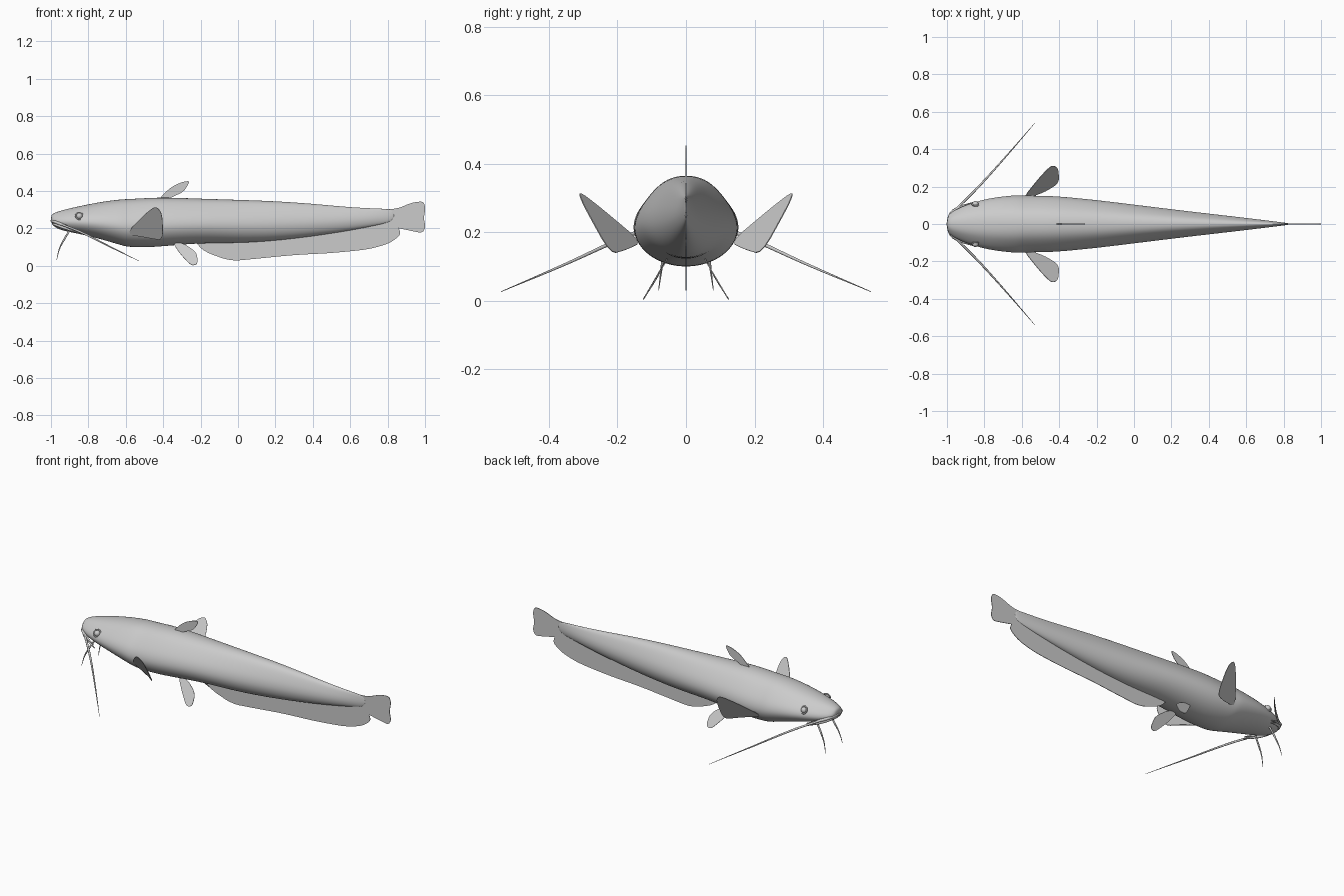
import bpy
import bmesh
from math import cos, sin, pi, radians
from mathutils import Vector

default_cube = bpy.data.objects.get("Cube")
if default_cube:
    bpy.data.objects.remove(default_cube, do_unlink=True)

# One plain grey for the whole animal
grey = bpy.data.materials.new("plain grey")
grey.use_nodes = True
colour = (0.6, 0.6, 0.6, 1)
grey.diffuse_color = colour
grey.node_tree.nodes["Principled BSDF"].inputs["Base Color"].default_value = colour


def add_object(name, data):
    obj = bpy.data.objects.new(name, data)
    bpy.context.collection.objects.link(obj)
    data.materials.append(grey)
    return obj


def activate(obj):
    bpy.ops.object.select_all(action="DESELECT")
    obj.select_set(True)
    bpy.context.view_layer.objects.active = obj


def smooth(obj, angle=50):
    activate(obj)
    bpy.ops.object.shade_smooth_by_angle(angle=radians(angle))


def mirrored(points, side):
    return [(x, y * side, z) for x, y, z in points]


def make_body(stations, sides=24):
    """Loft closed sections: position, half width, bottom, top."""
    bm = bmesh.new()
    rings = []
    for x, half_width, bottom, top in stations:
        waist = bottom + (top - bottom) * 0.44
        ring = []
        for i in range(sides):
            a = 2 * pi * i / sides
            rise = (top - waist) if sin(a) > 0 else (waist - bottom)
            # A slight keel runs along the back
            keel = 1 - 0.12 * abs(sin(2 * a)) ** 2 if sin(a) > 0 else 1
            ring.append(bm.verts.new((x, half_width * cos(a) * keel,
                                      waist + rise * sin(a))))
        rings.append(ring)
    for front, back in zip(rings, rings[1:]):
        for i in range(sides):
            j = (i + 1) % sides
            bm.faces.new((front[i], front[j], back[j], back[i]))
    for ring in (rings[0], rings[-1]):
        bm.faces.new(ring)
    bmesh.ops.recalc_face_normals(bm, faces=bm.faces)
    mesh = bpy.data.meshes.new("body")
    bm.to_mesh(mesh)
    bm.free()
    obj = add_object("body", mesh)
    sub = obj.modifiers.new("rounding", "SUBSURF")
    sub.levels = sub.render_levels = 2
    for polygon in mesh.polygons:
        polygon.use_smooth = True
    return obj


def make_fin(name, outline, thickness=0.003):
    """Thin blade from an outline rounded by corner cutting."""
    points = [Vector(p) for p in outline]
    for _ in range(2):
        cut = []
        for a, b in zip(points, points[1:] + points[:1]):
            cut += [a.lerp(b, 0.2), a.lerp(b, 0.8)]
        points = cut
    mesh = bpy.data.meshes.new(name)
    mesh.from_pydata(points, [], [range(len(points))])
    obj = add_object(name, mesh)
    blade = obj.modifiers.new("thickness", "SOLIDIFY")
    blade.thickness = thickness
    blade.offset = 0
    return obj


def make_tube(name, points, radii):
    """Tapered round strand through the points, turned into a mesh."""
    curve = bpy.data.curves.new(name, "CURVE")
    curve.dimensions = "3D"
    curve.bevel_depth = 1
    curve.bevel_resolution = 2
    curve.resolution_u = 6
    curve.use_fill_caps = True
    spline = curve.splines.new("BEZIER")
    spline.bezier_points.add(len(points) - 1)
    for knot, point, radius in zip(spline.bezier_points, points, radii):
        knot.co = point
        knot.radius = radius
        knot.handle_left_type = knot.handle_right_type = "AUTO"
    obj = add_object(name, curve)
    activate(obj)
    bpy.ops.object.convert(target="MESH")
    smooth(bpy.context.object)


# Long tapering body with a blunt head and knife-edged tail root
make_body([
    (-1, .03, .235, .27), (-.985, .058, .208, .282), (-.95, .08, .192, .295),
    (-.9, .103, .18, .308), (-.8, .135, .16, .33), (-.7, .15, .132, .348),
    (-.62, .157, .108, .357), (-.59, .153, .1, .358), (-.5, .154, .097, .363),
    (-.4, .15, .103, .368), (-.2, .13, .122, .36), (0, .105, .12, .354),
    (.2, .08, .133, .347), (.4, .056, .157, .333), (.6, .033, .188, .313),
    (.75, .014, .218, .306), (.84, .003, .24, .304),
])

# Fins on the centre line, drawn in profile
profile_fins = {
    "dorsal_fin": [(-.43, .35), (-.36, .42), (-.3, .448), (-.255, .455),
                   (-.29, .395), (-.36, .365), (-.38, .34)],
    "anal_fin": [(-.24, .14), (-.18, .075), (-.04, .025), (.1, .038),
                 (.3, .058), (.5, .068), (.7, .088), (.81, .12), (.87, .165),
                 (.86, .205), (.8, .25), (.5, .2), (.1, .15)],
    "tail_fin": [(.76, .3), (.85, .305), (.93, .338), (.99, .345), (1.003, .31),
                 (.993, .255), (1.003, .205), (.985, .175), (.92, .188),
                 (.84, .205), (.78, .24)],
}
for name, profile in profile_fins.items():
    make_fin(name, [(x, 0, z) for x, z in profile])

# Paired parts
pectoral = [(-.6, .13, .17), (-.5, .255, .275), (-.44, .315, .32),
            (-.405, .3, .28), (-.4, .22, .135), (-.48, .17, .15)]
pelvic = [(-.35, .055, .125), (-.31, .085, .065), (-.25, .127, 0),
          (-.215, .12, .01), (-.22, .085, .07), (-.29, .055, .12)]
long_barbel = [(-.945, .085, .222), (-.84, .19, .18),
               (-.69, .355, .105), (-.53, .54, .026)]
chin_barbel = [(-.9, .06, .19), (-.93, .066, .14), (-.955, .072, .09), (-.97, .08, .03)]
lip = [(-.995, 0, .24), (-.98, .054, .235), (-.945, .083, .222), (-.87, .113, .195)]

for label, side in (("left", 1), ("right", -1)):
    make_fin(label + "_pectoral_fin", mirrored(pectoral, side))
    make_fin(label + "_pelvic_fin", mirrored(pelvic, side))
    make_tube(label + "_long_barbel", mirrored(long_barbel, side),
              (.006, .006, .004, .001))
    make_tube(label + "_chin_barbel", mirrored(chin_barbel, side),
              (.005, .005, .003, .001))
    # Upper and lower lips leave a narrow mouth line
    for part, drop in (("upper", 0), ("lower", .016)):
        path = [(x + drop / 2, y, z - drop) for x, y, z in mirrored(lip, side)]
        make_tube(f"{label}_{part}_lip", path, (.008, .008, .008, .003))
    # Bulging eye: a low ring with a ball inside
    centre = Vector((-.848, .106 * side, .266))
    bpy.ops.mesh.primitive_uv_sphere_add(segments=20, ring_count=12,
                                         radius=.017, location=centre)
    eye = bpy.context.object
    eye.name = label + "_eye"
    eye.data.materials.append(grey)
    smooth(eye)
    bpy.ops.mesh.primitive_torus_add(
        major_segments=24, minor_segments=8, major_radius=.02, minor_radius=.004,
        location=centre, rotation=(radians(-65 * side), 0, radians(-12 * side)))
    rim = bpy.context.object
    rim.name = label + "_eye_rim"
    rim.data.materials.append(grey)
    smooth(rim)
